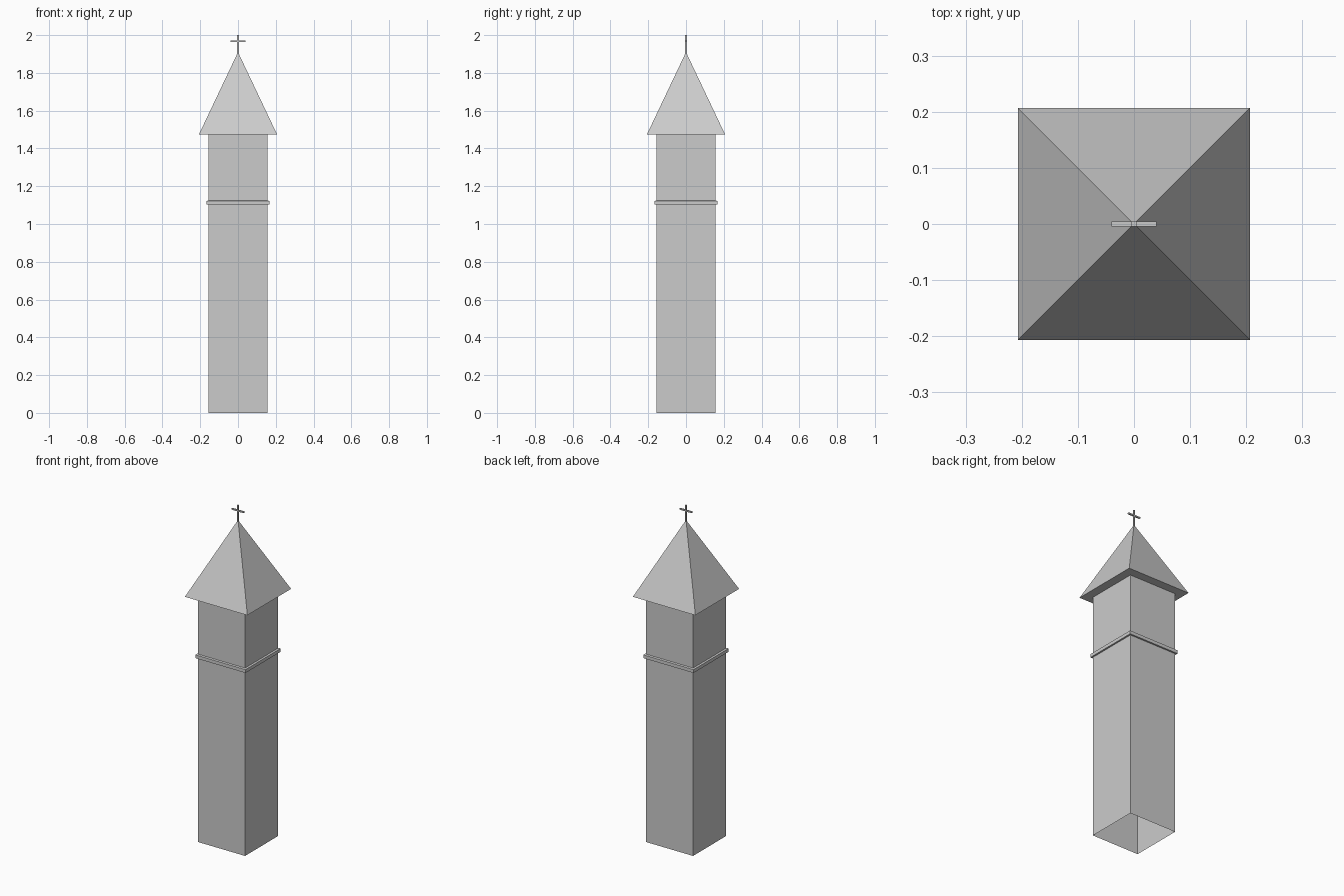
import bpy, bmesh

if "Cube" in bpy.data.objects:
    bpy.data.objects.remove(bpy.data.objects["Cube"])


def prism(name, levels, bottom=True, top=True):
    """Stack square/rectangular sections (half_x, half_y, z) into one mesh; half 0 is an apex."""
    bm = bmesh.new()
    rings = []
    for hx, hy, z in levels:
        if hx == 0:
            rings.append([bm.verts.new((0, 0, z))] * 4)
        else:
            rings.append([bm.verts.new((sx * hx, sy * hy, z))
                          for sx, sy in ((-1, -1), (1, -1), (1, 1), (-1, 1))])
    for lo, hi in zip(rings, rings[1:]):
        for i in range(4):
            j = (i + 1) % 4
            corners = [lo[i], lo[j], hi[j], hi[i]]
            bm.faces.new(list(dict.fromkeys(corners)))
    if bottom:
        bm.faces.new(rings[0][::-1])
    if top and levels[-1][0] > 0:
        bm.faces.new(rings[-1])
    mesh = bpy.data.meshes.new(name)
    bm.to_mesh(mesh)
    bm.free()
    obj = bpy.data.objects.new(name, mesh)
    bpy.context.collection.objects.link(obj)
    return obj


W = 0.156   # tower half width

# Hollow shaft, open at the foot, with a projecting belt course
prism("tower_shaft", [
    (W, W, 0), (W, W, 1.102),
    (0.166, 0.166, 1.102), (0.166, 0.166, 1.122),
    (W, W, 1.125), (W, W, 1.473),
], bottom=False, top=False)

# Pyramid roof with overhanging eaves
prism("roof", [(0.207, 0.207, 1.474), (0, 0, 1.91)])

# Cross on the apex
T = 0.0045
prism("cross_post", [(T, T, 1.90), (T, T, 2.0)])
prism("cross_arm", [(0.04, T, 1.963), (0.04, T, 1.971)])
